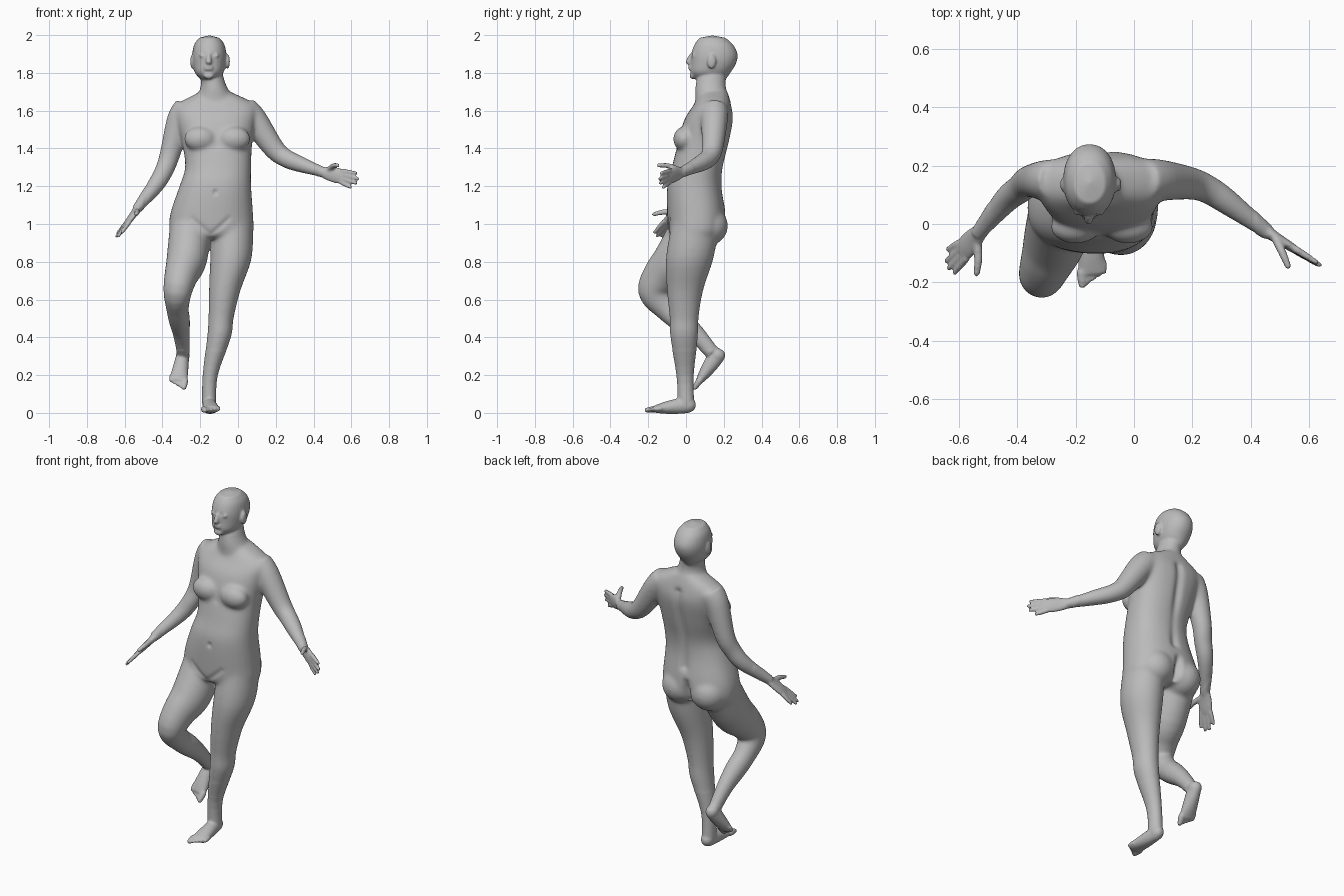
import bpy
import bmesh
from math import cos, sin, pi, exp, copysign
from mathutils import Vector, Matrix
from mathutils.geometry import intersect_point_line

cube = bpy.data.objects.get("Cube")
if cube:
    bpy.data.objects.remove(cube, do_unlink=True)

X, Y, Z = Vector((1, 0, 0)), Vector((0, 1, 0)), Vector((0, 0, 1))
SIDES = 28
bm = bmesh.new()


def spline(rings, steps=4):
    """Catmull-Rom interpolation through tuples of numbers."""
    ends = [rings[0]] + list(rings) + [rings[-1]]
    smooth = []
    for before, start, end, after in zip(ends, ends[1:], ends[2:], ends[3:]):
        for step in range(steps):
            t = step / steps
            smooth.append([q + t / 2 * (r - p + t * (2 * p - 5 * q + 4 * r - w + t * (3 * (q - r) + w - p)))
                           for p, q, r, w in zip(before, start, end, after)])
    return smooth + [list(rings[-1])]


def loft(rings, ref=X, axis=None, cap=0, power=1, depth=1):
    """Skin rings (x, y, z, radius along ref, optional other radius)."""
    rings = spline(rings)
    centres = [Vector(ring[:3]) for ring in rings]
    last = len(rings) - 1
    loops = []
    for i, ring in enumerate(rings):
        along = axis or (centres[min(i + 1, last)] - centres[max(i - 1, 0)]).normalized()
        across = (ref - along * ref.dot(along)).normalized()
        other = along.cross(across)
        loop = []
        for k in range(SIDES):
            c, s = cos(2 * pi * k / SIDES), sin(2 * pi * k / SIDES)
            c, s = copysign(abs(c) ** power, c), copysign(abs(s) ** power, s)
            loop.append(bm.verts.new(centres[i] + across * ring[3] * c + other * ring[-1] * depth * s))
        loops.append(loop)
    for low, high in zip(loops, loops[1:]):
        for k in range(SIDES):
            n = (k + 1) % SIDES
            bm.faces.new((low[k], low[n], high[n], high[k]))
    bm.faces.new(loops[0][::-1])
    tip = bm.verts.new(centres[-1] + along * rings[-1][-1] * cap)
    for k in range(SIDES):
        bm.faces.new((loops[-1][k], loops[-1][(k + 1) % SIDES], tip))


def ball(centre, size):
    place = Matrix.Translation(centre) @ Matrix.Diagonal((*size, 1))
    bmesh.ops.create_uvsphere(bm, u_segments=24, v_segments=16, radius=1, matrix=place)


def digit(base, middle, tip, radius):
    """One finger or toe, tapering to a rounded tip."""
    loft([(*base, radius * 1.1), (*middle, radius), (*tip, radius * .75)],
         ref=Vector((.3, .5, .8)), cap=.7)


def hand(wrist, knuckle, across, thumb_tip):
    """Flat palm, four fingers fanned along 'across', and a thumb."""
    wrist, knuckle, across = Vector(wrist), Vector(knuckle), across.normalized()
    forward = (knuckle - wrist).normalized()
    palm = [(0, .026, .024), (.35, .038, .018), (.75, .042, .016), (1, .037, .013)]
    loft([(*wrist.lerp(knuckle, t), wide, thick) for t, wide, thick in palm], ref=across, cap=.3)
    for k in range(4):
        base = knuckle + across * (.03 - .02 * k) - forward * .01
        tip = knuckle + across * (.035 - .027 * k) + forward * (.1 - .012 * (k - 1.2) ** 2)
        digit(base, base.lerp(tip, .5), tip, .0115)
    base, tip = wrist.lerp(knuckle, .3) + across * .02, Vector(thumb_tip)
    digit(base, base.lerp(tip, .5) + across * .01, tip, .014)


def foot(heel, front, inner):
    """Foot tapering from heel to toes; inner is the x sign of the big toe."""
    heel, front = Vector(heel), Vector(front)
    heading = (front - heel).normalized()
    ball(heel, (.036, .043, .04))
    loft([(*heel.lerp(front, t), .034 + .016 * t, .043 - .025 * t * t) for t in (0, .35, .7, 1)], cap=.3)
    for k in range(5):
        base = front + X * inner * (.036 - .019 * k) - heading * (.01 + .008 * k)
        tip = base + heading * (.055 - .004 * k)
        digit(base, base.lerp(tip, .5), tip, .0115 if k else .0165)


# Torso
loft([(-.12, .15, 1.7, .08, .07), (-.115, .14, 1.63, .21, .1), (-.115, .12, 1.55, .21, .13),
      (-.11, .09, 1.42, .185, .135), (-.105, .06, 1.3, .175, .135), (-.12, .045, 1.2, .19, .145),
      (-.14, .055, 1.05, .22, .155), (-.14, .055, .95, .22, .145), (-.14, .05, .92, .17, .1)],
     axis=Z, power=.86)
for side in (-1, 1):
    ball((-.11 + side * .09, -.01, 1.45), (.087, .058, .066))    # chest
    ball((-.145 + side * .095, .115, .99), (.105, .108, .105))   # seat

# Neck and head
loft([(-.12, .14, 1.64, .11, .09), (-.13, .13, 1.74, .066, .08), (-.15, .15, 1.83, .06, .07)], axis=Z)
loft([(-.155, .13, 1.765, .042, .08), (-.153, .13, 1.8, .075, .105), (-.152, .145, 1.85, .088, .12),
      (-.152, .15, 1.9, .09, .123), (-.152, .147, 1.95, .08, .102), (-.152, .14, 1.985, .055, .07)],
     axis=Z, cap=.2, power=.94)
loft([(-.155, .028, 1.9, .01), (-.155, .013, 1.86, .015), (-.155, .022, 1.845, .013)], axis=Z)  # nose
for height in (1.82, 1.833):
    ball((-.155, .023, height), (.024, .011, .006))              # lips
ball((-.155, .035, 1.785), (.028, .016, .018))                   # chin
for side in (-1, 1):
    ball((-.148 + side * .094, .135, 1.86), (.011, .024, .038))  # ears
    ball((-.153 + side * .035, .038, 1.893), (.018, .012, .01))  # eyes

# Left arm, held out to the side
loft([(.03, .15, 1.61, .073), (.085, .15, 1.55, .072), (.19, .14, 1.4, .057), (.25, .12, 1.35, .05),
      (.32, .075, 1.32, .045), (.46, -.03, 1.27, .026)], ref=Z + X)
hand((.445, -.02, 1.275), (.555, -.09, 1.25), Z + X * .15, (.53, -.15, 1.31))

# Right arm, hanging forward
loft([(-.27, .15, 1.61, .073), (-.31, .15, 1.55, .068), (-.36, .145, 1.37, .055), (-.39, .12, 1.285, .05),
      (-.44, .08, 1.2, .045), (-.535, -.035, 1.08, .026)], ref=Y)
hand((-.525, -.025, 1.09), (-.59, -.095, 1), Vector((.4, -.8, .25)), (-.54, -.175, 1.05))

# Left leg, standing
loft([(-.03, .05, 1, .11), (-.037, .02, .82, .11), (-.07, -.005, .65, .084), (-.09, -.01, .5, .067),
      (-.1, -.01, .4, .064), (-.147, -.005, .2, .04), (-.153, 0, .05, .038)], axis=Z, depth=1.15)
foot((-.153, .01, .042), (-.143, -.17, .019), -1)

# Right leg, lifted and bent
loft([(-.25, .05, 1, .11), (-.27, -.05, .82, .108), (-.3, -.13, .73, .09), (-.32, -.17, .64, .076),
      (-.32, -.1, .55, .06), (-.31, -.03, .49, .057), (-.3, .05, .42, .046), (-.29, .14, .32, .035)],
     depth=1.1)
foot((-.292, .165, .305), (-.317, .068, .165), 1)

# Fuse all parts into one skin
bmesh.ops.recalc_face_normals(bm, faces=bm.faces)
mesh = bpy.data.meshes.new("parts")
bm.to_mesh(mesh)
bm.free()
body = bpy.data.objects.new("body", mesh)
bpy.context.collection.objects.link(body)
fuse = body.modifiers.new("fuse", "REMESH")
fuse.mode = "VOXEL"
fuse.voxel_size = .006
skin = bpy.data.meshes.new_from_object(body.evaluated_get(bpy.context.evaluated_depsgraph_get()))
body.modifiers.clear()
body.data = skin
bpy.data.meshes.remove(mesh)
skin.name = "body"

# Soften the joins, more on trunk and limbs than on face, hands and feet
bm = bmesh.new()
bm.from_mesh(skin)
trunk = [v for v in bm.verts if .33 < v.co.z < 1.76 and -.5 < v.co.x < .42]
for verts, rounds in ((trunk, 24), (bm.verts[:], 3)):
    for _ in range(rounds):
        bmesh.ops.smooth_vert(bm, verts=verts, factor=.5, use_axis_x=True, use_axis_y=True, use_axis_z=True)

# Press in grooves: start, end, width, push
grooves = [((-.115, .245, 1.6), (-.125, .2, 1.14), .024, Y * -.014),   # spine
           ((-.145, .23, 1.05), (-.145, .19, .92), .022, Y * -.035),   # seat cleft
           ((-.112, -.065, 1.48), (-.112, -.065, 1.42), .02, Y * .01), # breastbone
           ((-.12, -.1, 1.17), (-.12, -.1, 1.165), .012, Y * .008)]    # navel
for side in (-1, 1):
    groin, socket = -.145 + side * .1, -.153 + side * .035
    grooves += [((-.145, -.1, .94), (groin, -.1, 1.03), .014, Y * .007),
                ((socket - .01, .02, 1.9), (socket + .01, .02, 1.9), .011, Y * .008)]
for start, end, width, push in grooves:
    start, end = Vector(start), Vector(end)
    reach = (start - end).length / 2 + width * 3
    for v in bm.verts:
        if (v.co - start.lerp(end, .5)).length < reach:
            factor = intersect_point_line(v.co, start, end)[1]
            gap = (v.co - start.lerp(end, min(max(factor, 0), 1))).length
            v.co += push * exp(-(gap / width) ** 2)
bm.to_mesh(skin)
bm.free()

# One plain grey skin
grey = bpy.data.materials.new("plain grey")
grey.use_nodes = True
colour = (.5, .5, .5, 1)
grey.diffuse_color = colour
grey.node_tree.nodes["Principled BSDF"].inputs["Base Color"].default_value = colour
skin.materials.clear()
skin.materials.append(grey)
for face in skin.polygons:
    face.use_smooth = True
    face.material_index = 0
